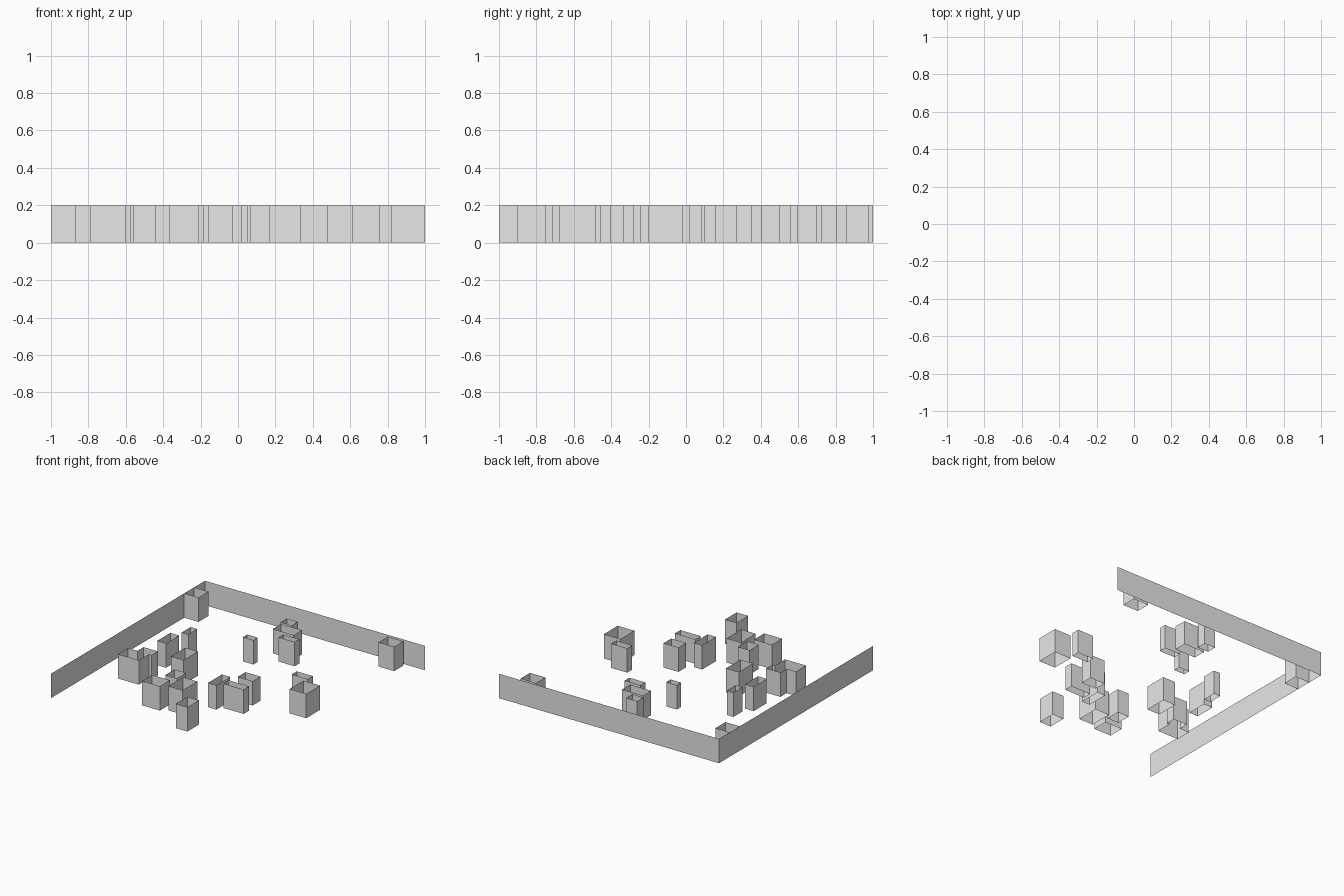
import bpy
import bmesh

if "Cube" in bpy.data.objects:
    bpy.data.objects.remove(bpy.data.objects["Cube"], do_unlink=True)

HEIGHT = 0.2

# Single plain grey for every wall
grey = bpy.data.materials.new("plain_grey")
grey.use_nodes = True
colour = (0.8, 0.8, 0.8, 1)
grey.diffuse_color = colour
grey.node_tree.nodes["Principled BSDF"].inputs["Base Color"].default_value = colour


def wall_strip(name, outline, closed=True):
    """Raise a counter-clockwise outline into thin upright walls, open above and below."""
    bm = bmesh.new()
    low = [bm.verts.new((x, y, 0)) for x, y in outline]
    high = [bm.verts.new((x, y, HEIGHT)) for x, y in outline]
    count = len(outline)
    for i in range(count if closed else count - 1):
        j = (i + 1) % count
        bm.faces.new((low[i], low[j], high[j], high[i]))
    mesh = bpy.data.meshes.new(name)
    bm.to_mesh(mesh)
    bm.free()
    mesh.materials.append(grey)
    obj = bpy.data.objects.new(name, mesh)
    bpy.context.scene.collection.objects.link(obj)
    return obj


def block(name, left, right, front, back):
    """Rectangular shell given by its plan extents."""
    return wall_strip(name, [(left, front), (right, front), (right, back), (left, back)])


# Boundary wall along the back and one side
wall_strip("boundary_wall", [(1, 1), (-1, 1), (-1, -1)], closed=False)

# Stepped shell made of two joined rectangles
wall_strip("stepped_block", [
    (-.79, -.43), (-.6, -.43), (-.6, -.3), (-.575, -.3),
    (-.575, -.22), (-.705, -.22), (-.705, -.3), (-.79, -.3),
])

# Rectangular shells, as left, right, front and back extents
back_blocks = [
    (-1, -.87, .73, .86),
    (-.12, -.02, .725, .805),
    (-.1, .09, .595, .7),
    (.02, .165, .5, .56),
    (-.2, -.105, .35, .405),
    (.68, .82, .855, .975),
]
middle_blocks = [
    (-.62, -.56, .155, .27),
    (-.685, -.605, -.07, .1),
    (-.445, -.33, -.235, -.05),
    (.475, .62, .02, .085),
    (.61, .76, -.2, -.02),
    (.17, .305, -.245, -.145),
]
front_blocks = [
    (.05, .125, -.46, -.28),
    (.15, .335, -.405, -.335),
    (-.29, -.185, -.53, -.41),
    (-.16, -.03, -.675, -.485),
    (-.37, -.21, -.715, -.585),
    (.065, .17, -.9, -.75),
]
for group, blocks in (("back", back_blocks), ("middle", middle_blocks), ("front", front_blocks)):
    for number, extents in enumerate(blocks, 1):
        block(f"{group}_block_{number}", *extents)
